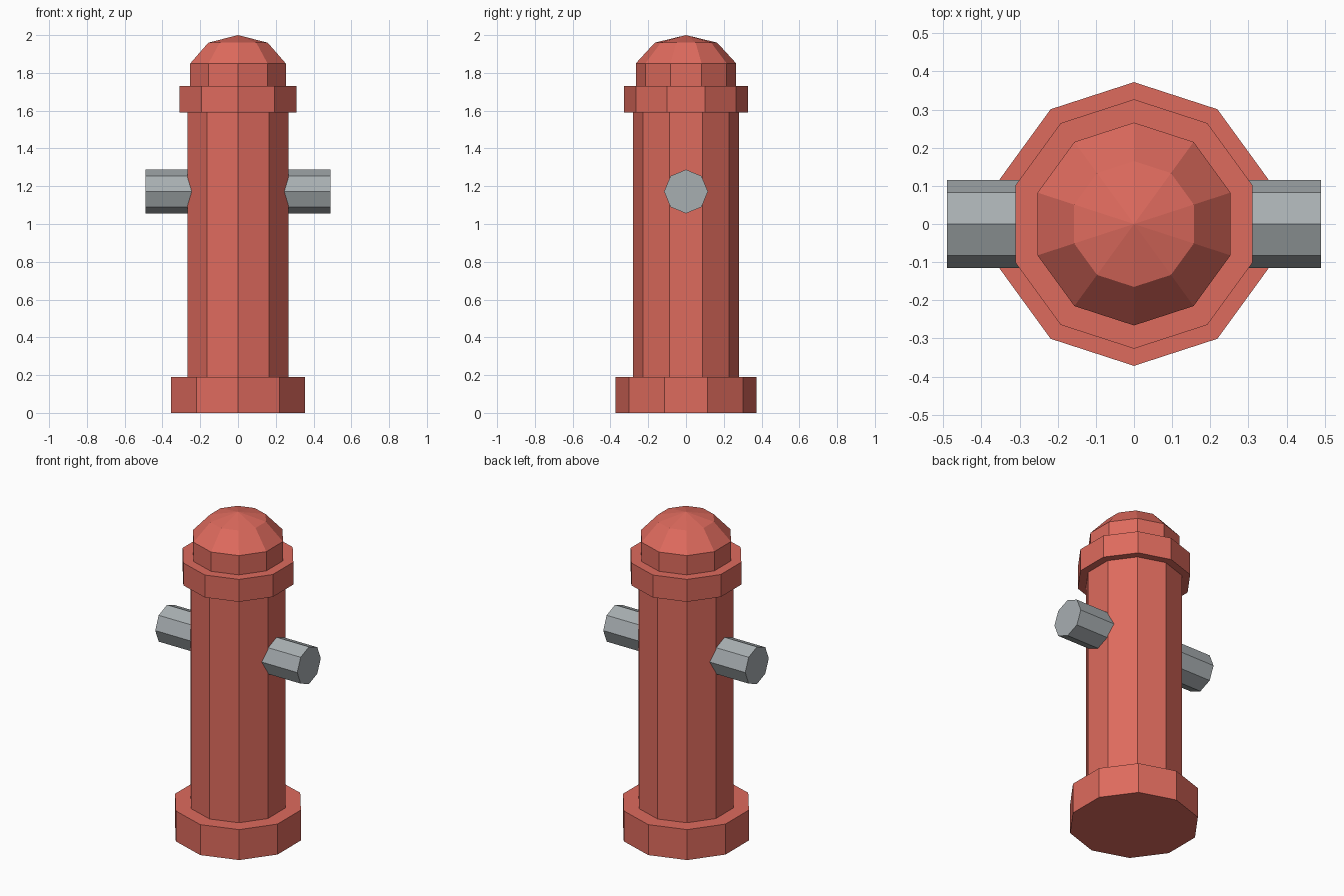
import bpy
from math import cos, sin, pi, radians
from mathutils import Matrix

cube = bpy.data.objects.get("Cube")
if cube:
    bpy.data.objects.remove(cube, do_unlink=True)


def make_material(name, rgb):
    mat = bpy.data.materials.new(name)
    mat.use_nodes = True
    color = (*rgb, 1.0)
    mat.diffuse_color = color
    mat.node_tree.nodes["Principled BSDF"].inputs["Base Color"].default_value = color
    return mat


red = make_material("faded_red", (0.73, 0.145, 0.11))
grey = make_material("steel_grey", (0.39, 0.425, 0.44))


def lathe(name, sides, profile, mat, matrix=Matrix()):
    """Flat-shaded solid from (radius, height) rings; a zero radius makes a tip."""
    verts, faces, rings = [], [], []
    for radius, z in profile:
        count = sides if radius else 1
        rings.append(range(len(verts), len(verts) + count))
        for i in range(count):
            a = 2 * pi * i / sides + pi / 2
            verts.append((radius * cos(a), radius * sin(a), z))
    for low, high in zip(rings, rings[1:]):
        for i in range(sides):
            j = (i + 1) % sides
            if len(high) == 1:
                faces.append((low[i], low[j], high[0]))
            else:
                faces.append((low[i], low[j], high[j], high[i]))
    faces.append(tuple(reversed(rings[0])))
    if len(rings[-1]) > 1:
        faces.append(tuple(rings[-1]))
    mesh = bpy.data.meshes.new(name)
    mesh.from_pydata(verts, [], faces)
    mesh.transform(matrix)
    mesh.materials.append(mat)
    obj = bpy.data.objects.new(name, mesh)
    bpy.context.collection.objects.link(obj)
    return obj


# Ten-sided stacked body
lathe("base_flange", 10, [(0.372, 0), (0.372, 0.19)], red)
lathe("barrel", 10, [(0.28, 0.19), (0.28, 1.59)], red)
lathe("collar", 10, [(0.327, 1.59), (0.327, 1.73)], red)
lathe("domed_cap", 10, [(0.266, 1.73), (0.266, 1.85), (0.165, 1.96), (0, 2.0)], red)

# Eight-sided side outlets, sunk into the barrel
for name, side in (("left_outlet", 1), ("right_outlet", -1)):
    place = Matrix.Translation((0, 0, 1.172)) @ Matrix.Rotation(radians(90 * side), 4, "Y")
    lathe(name, 8, [(0.116, 0.2), (0.116, 0.49)], grey,
          place @ Matrix.Rotation(pi / 2, 4, "Z"))
